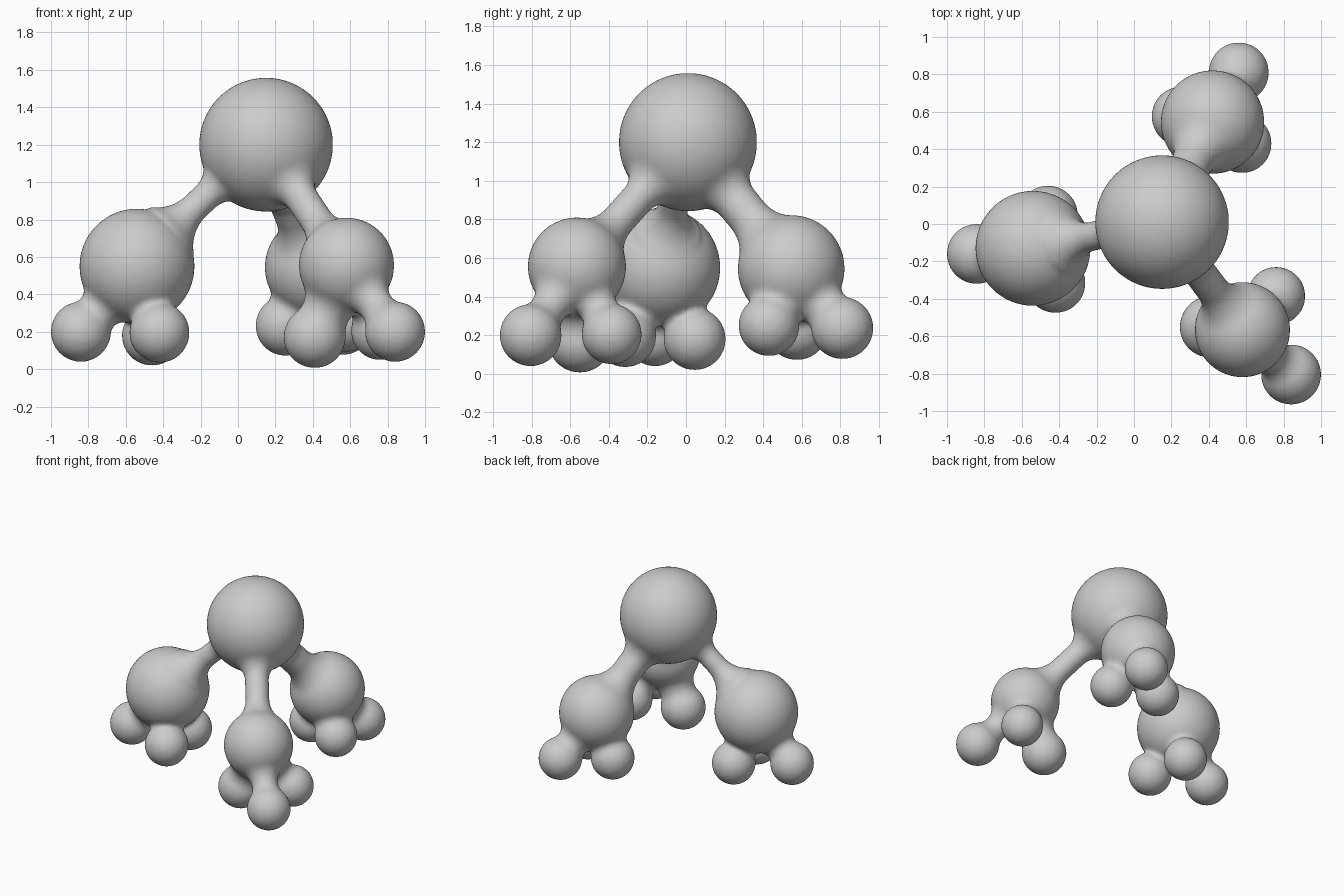
import bpy, bmesh
from math import sqrt, sin, cos, pi, atan2
from mathutils import Vector, Matrix

if "Cube" in bpy.data.objects:
    bpy.data.objects.remove(bpy.data.objects["Cube"])

# Balls: (x, y, z, radius)
TOP = (0.15, 0.01, 1.20, 0.358)
# Each limb: middle ball, neck radius, upward bow of neck, then its feet (ball, neck radius)
LIMBS = [
    ((-0.54, -0.13, 0.55, 0.308), 0.078, 0.025, [
        ((-0.84, -0.16, 0.20, 0.161), 0.115),
        ((-0.46, 0.045, 0.18, 0.161), 0.12),
        ((-0.42, -0.315, 0.195, 0.161), 0.12)]),
    ((0.58, -0.565, 0.555, 0.255), 0.088, 0.0, [
        ((0.84, -0.805, 0.20, 0.161), 0.095),
        ((0.76, -0.385, 0.205, 0.156), 0.10),
        ((0.41, -0.55, 0.172, 0.166), 0.13)]),
    ((0.42, 0.545, 0.545, 0.277), 0.11, 0.0, [
        ((0.56, 0.81, 0.237, 0.161), 0.12),
        ((0.255, 0.575, 0.232, 0.161), 0.14),
        ((0.578, 0.43, 0.25, 0.158), 0.14)]),
]

bm = bmesh.new()


def ball(b):
    bmesh.ops.create_uvsphere(bm, u_segments=48, v_segments=32, radius=b[3],
                              matrix=Matrix.Translation(b[:3]))


def arc(t, h, f, a0, a1, n=16):
    return [(t + f * cos(a0 + (a1 - a0) * i / n), h + f * sin(a0 + (a1 - a0) * i / n))
            for i in range(n + 1)]


def fillet_profile(d, r1, r2, w):
    """One concave arc tangent to both balls with waist radius w."""
    def centre(f):
        t = (d * d + (r1 + f) ** 2 - (r2 + f) ** 2) / (2 * d)
        return t, sqrt(max(0, (r1 + f) ** 2 - t * t))

    w = max(w, centre(0)[1] + 0.02)
    lo, hi = 0.0, 0.25
    for _ in range(40):
        f = (lo + hi) / 2
        if centre(f)[1] - f < w:
            lo = f
        else:
            hi = f
    t, h = centre(f)
    return arc(t, h, f, atan2(-h, -t), atan2(-h, d - t))


def stem_profile(d, r1, r2, w, f1=0.14, f2=0.22):
    """Straight stem of radius w, flared into each ball."""
    t1 = sqrt((r1 + f1) ** 2 - (w + f1) ** 2)
    t2 = d - sqrt((r2 + f2) ** 2 - (w + f2) ** 2)
    return (arc(t1, w + f1, f1, atan2(-w - f1, -t1), -pi / 2)
            + arc(t2, w + f2, f2, -pi / 2, atan2(-w - f2, d - t2)))


def neck(a, b, w, profile, bow=0.0, seg=40):
    """Revolve a neck profile about the line between two balls."""
    pa, pb = Vector(a[:3]), Vector(b[:3])
    d = (pb - pa).length
    rot = (pb - pa).to_track_quat('Z', 'Y')
    rings = []
    for x, r in profile(d, a[3], b[3], w):
        c = pa + Vector((0, 0, bow * sin(pi * x / d)))
        rings.append([bm.verts.new(c + rot @ Vector((r * cos(2 * pi * k / seg),
                                                     r * sin(2 * pi * k / seg), x)))
                      for k in range(seg)])
    for p, q in zip(rings, rings[1:]):
        for k in range(seg):
            m = (k + 1) % seg
            bm.faces.new((p[k], p[m], q[m], q[k]))
    bm.faces.new(rings[0][::-1])
    bm.faces.new(rings[-1])


# Top ball, then limbs with their three feet
ball(TOP)
for mid, w, bow, feet in LIMBS:
    ball(mid)
    neck(TOP, mid, w, stem_profile, bow)
    for foot, fw in feet:
        ball(foot)
        neck(mid, foot, fw, fillet_profile)

bmesh.ops.recalc_face_normals(bm, faces=bm.faces)
mesh = bpy.data.meshes.new("branching_blob")
bm.to_mesh(mesh)
bm.free()
obj = bpy.data.objects.new("branching_blob", mesh)
bpy.context.collection.objects.link(obj)

# Fuse everything into one soft skin
rm = obj.modifiers.new("fuse", 'REMESH')
rm.mode = 'VOXEL'
rm.voxel_size = 0.014
rm.use_smooth_shade = True
sm = obj.modifiers.new("soften", 'SMOOTH')
sm.factor = 0.5
sm.iterations = 8
